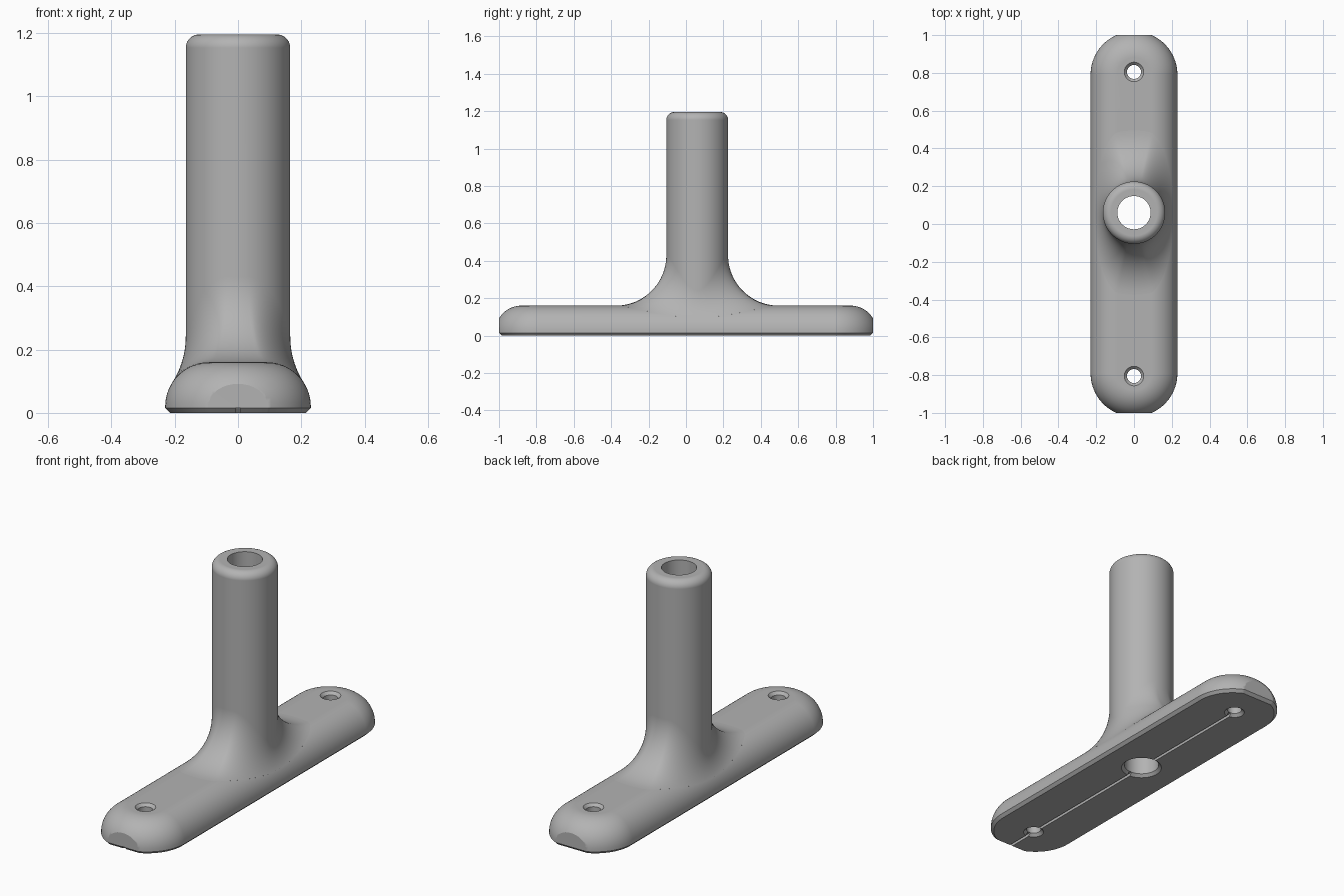
import bpy, bmesh, math
from mathutils import Vector

if "Cube" in bpy.data.objects:
    bpy.data.objects.remove(bpy.data.objects["Cube"], do_unlink=True)

# Main dimensions
HEIGHT, COLUMN_R, COLUMN_Y, BORE_R = 1.195, 0.165, 0.06, 0.088
HALF_FLAT, ROUND_R, ROUND_Z = 0.09, 0.14, 0.02   # base cross-section
END_Y, HOLE_Y, CHAMFER = 0.79, 0.805, 0.015
FILLET = 0.27

grey = bpy.data.materials.new("grey plastic")
grey.use_nodes = True
colour = (0.45, 0.45, 0.45, 1)
grey.diffuse_color = colour
grey.node_tree.nodes["Principled BSDF"].inputs["Base Color"].default_value = colour


def loft(rings):
    """Closed solid skinned through rings of equal length, bottom to top."""
    bm = bmesh.new()
    rows = [[bm.verts.new(p) for p in ring] for ring in rings]
    for low, high in zip(rows, rows[1:]):
        for i in range(len(low)):
            j = (i + 1) % len(low)
            bm.faces.new((low[i], low[j], high[j], high[i]))
    bm.faces.new(rows[0][::-1])
    bm.faces.new(rows[-1])
    return bm


def finish(bm, name):
    bmesh.ops.recalc_face_normals(bm, faces=bm.faces[:])
    mesh = bpy.data.meshes.new(name)
    bm.to_mesh(mesh)
    bm.free()
    mesh.materials.append(grey)
    obj = bpy.data.objects.new(name, mesh)
    bpy.context.collection.objects.link(obj)
    return obj


def circle(r, y, z, n=96):
    return [(r * math.cos(a), y + r * math.sin(a), z)
            for a in (math.tau * i / n for i in range(n))]


def stadium(r, z, n=40):
    ring = []
    for side in (1, -1):
        for i in range(n + 1):
            a = math.pi * i / n
            ring.append((side * r * math.cos(a), side * (END_Y + r * math.sin(a)), z))
    return ring


def slice_off(bm, point, normal):
    """Cut the solid with a plane and close the opening."""
    bmesh.ops.bisect_plane(bm, geom=bm.verts[:] + bm.edges[:] + bm.faces[:], dist=1e-6,
                           plane_co=point, plane_no=normal, clear_outer=True)
    bmesh.ops.holes_fill(bm, edges=[e for e in bm.edges if e.is_boundary], sides=0)


def cut(obj, cutter):
    mod = obj.modifiers.new("cut", "BOOLEAN")
    mod.operation, mod.solver, mod.object = "DIFFERENCE", "EXACT", cutter


# Base: domed stadium with truncated, chamfered ends
rings = [stadium(HALF_FLAT + ROUND_R - CHAMFER, 0), stadium(HALF_FLAT + ROUND_R, CHAMFER)]
for i in range(17):
    a = math.pi / 2 * i / 16
    rings.append(stadium(HALF_FLAT + ROUND_R * math.cos(a), ROUND_Z + ROUND_R * math.sin(a)))
bm = loft(rings)
for s in (1, -1):
    slice_off(bm, Vector((0, s, 0)), Vector((0, s, 0)))
    slice_off(bm, Vector((0, s, CHAMFER)), Vector((0, s, -1)))
base = finish(bm, "base")


# Column: a ball rolled around the tube gives the fillet onto the base
def fillet_ring(t, n=96):
    ring = []
    for i in range(n):
        a = math.tau * i / n
        out = Vector((math.cos(a), math.sin(a), 0))
        ball = out * (COLUMN_R + FILLET)
        over = max(0, abs(ball.x) - HALF_FLAT)
        core = Vector((math.copysign(abs(ball.x) - over, ball.x), ball.y, ROUND_Z))
        ball.z = ROUND_Z + math.sqrt((ROUND_R + FILLET) ** 2 - over ** 2)
        start, end = (core - ball).normalized(), -out
        p = ball + FILLET * start.slerp(end, t)
        ring.append(p + Vector((0, COLUMN_Y, 0)))
    return ring


steps = 20
rings = [[(p.x, p.y, 0.05) for p in fillet_ring(0)]]
rings += [fillet_ring(i / steps) for i in range(steps + 1)]
EDGE = 0.042
for i in range(11):
    a = math.pi / 2 * i / 10
    rings.append(circle(COLUMN_R - EDGE + EDGE * math.cos(a), COLUMN_Y,
                        HEIGHT - EDGE + EDGE * math.sin(a)))
column = finish(loft(rings), "column")


# Cutters: bore, screw holes and the groove underneath
def hole_cutter(name, y, profile):
    obj = finish(loft([circle(r, y, z) for r, z in profile]), name)
    obj.hide_render = True
    return obj


bore = hole_cutter("bore_cutter", COLUMN_Y, [
    (BORE_R + 0.03, -0.015), (BORE_R, CHAMFER), (BORE_R, HEIGHT + 0.1)])
TOP = ROUND_Z + ROUND_R
screws = [hole_cutter("screw_cutter", s * HOLE_Y, [
    (0.066, -0.015), (0.037, CHAMFER), (0.037, TOP - CHAMFER), (0.066, TOP + 0.015)])
    for s in (1, -1)]
w = 0.008
groove = finish(loft([[(-w, -1.1, z), (w, -1.1, z), (w, HOLE_Y, z), (-w, HOLE_Y, z)]
                      for z in (-0.02, 0.016)]), "groove_cutter")
groove.hide_render = True

for cutter in [bore, groove] + screws:
    cut(base, cutter)
cut(column, bore)

# Apply the cuts, drop the cutters and shade
bpy.ops.object.select_all(action="DESELECT")
for obj in (base, column):
    obj.select_set(True)
bpy.context.view_layer.objects.active = base
bpy.ops.object.convert(target="MESH")
for cutter in [bore, groove] + screws:
    bpy.data.objects.remove(cutter, do_unlink=True)
bpy.ops.object.shade_smooth_by_angle(angle=math.radians(25))
for obj in (base, column):
    obj.modifiers.new("clean_normals", "WEIGHTED_NORMAL").keep_sharp = True
